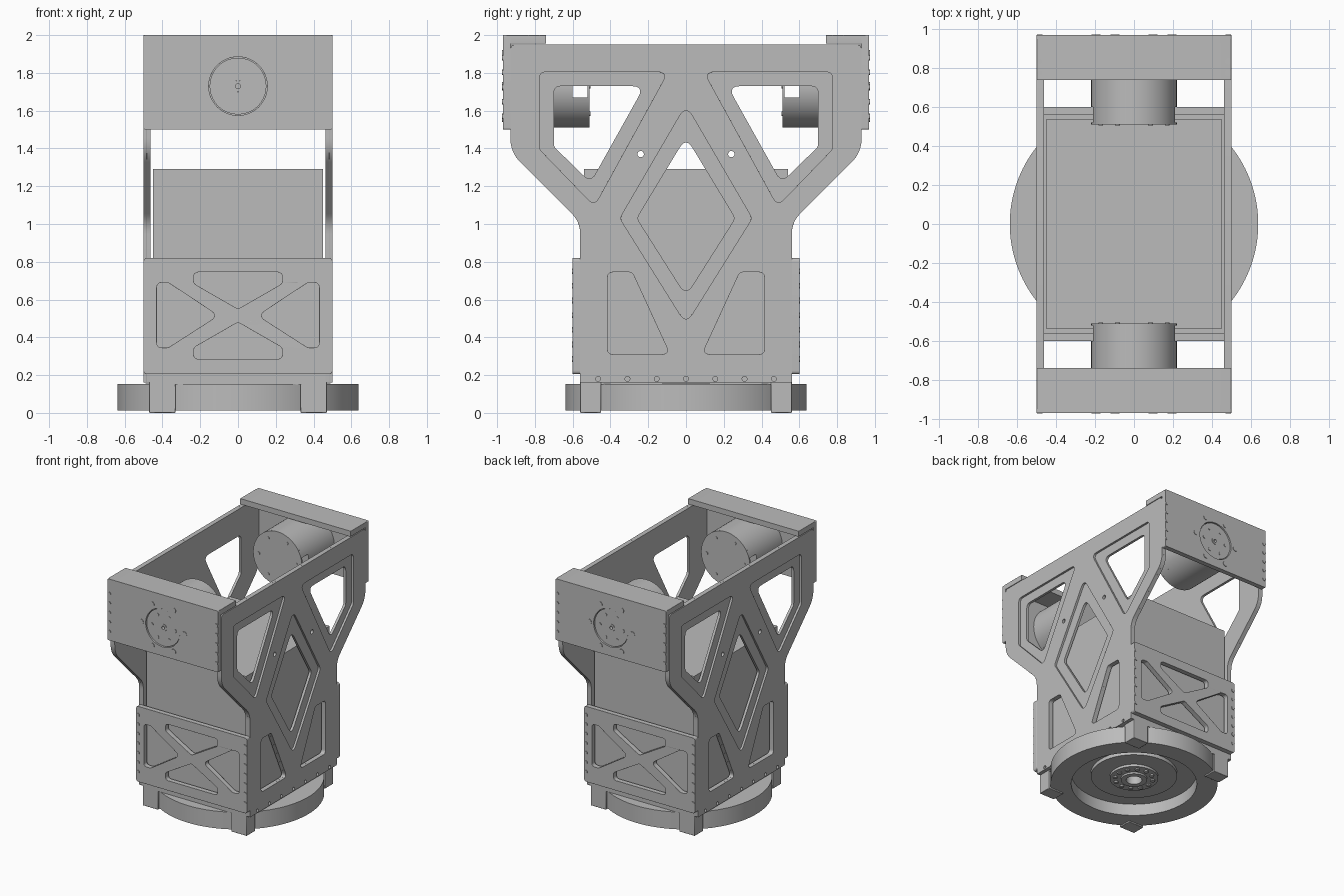
import bpy, bmesh, math
from mathutils import Matrix, Vector

cube = bpy.data.objects.get("Cube")
if cube:
    bpy.data.objects.remove(cube, do_unlink=True)

grey = bpy.data.materials.new("machined grey")
grey.use_nodes = True
grey.diffuse_color = (0.5, 0.5, 0.5, 1)
grey.node_tree.nodes["Principled BSDF"].inputs["Base Color"].default_value = (0.5, 0.5, 0.5, 1)

# Sheet orientations: local x, y in the plane of the sheet, local z through it
SIDE = Matrix(((0, 0, 1, 0), (1, 0, 0, 0), (0, 1, 0, 0), (0, 0, 0, 1)))
FRONT = Matrix(((1, 0, 0, 0), (0, 0, -1, 0), (0, 1, 0, 0), (0, 0, 0, 1)))
HALF_TURN = Matrix.Rotation(math.pi, 4, 'Z')


def finish(name, bm, bevel=0):
    bmesh.ops.remove_doubles(bm, verts=bm.verts, dist=1e-5)
    bmesh.ops.recalc_face_normals(bm, faces=bm.faces)
    mesh = bpy.data.meshes.new(name)
    bm.to_mesh(mesh)
    bm.free()
    mesh.materials.append(grey)
    ob = bpy.data.objects.new(name, mesh)
    bpy.context.collection.objects.link(ob)
    if bevel:
        mod = ob.modifiers.new("soft edges", 'BEVEL')
        mod.width, mod.segments, mod.angle_limit = bevel, 2, math.radians(60)
    bpy.ops.object.select_all(action='DESELECT')
    ob.select_set(True)
    bpy.context.view_layer.objects.active = ob
    bpy.ops.object.shade_smooth_by_angle(angle=math.radians(35))
    return ob


def rounded(points, radius, steps=6):
    """Outline with its corners rounded off."""
    pts = [Vector(p) for p in points]
    out = []
    for i, p in enumerate(pts):
        a, b = pts[i - 1] - p, pts[(i + 1) % len(pts)] - p
        r = radius[i] if isinstance(radius, list) else radius
        cut = min(r / math.tan(a.angle(b) / 2), a.length * 0.48, b.length * 0.48)
        s, e = p + a.normalized() * cut, p + b.normalized() * cut
        for k in range(steps + 1):
            t = k / steps
            out.append(s * (1 - t) ** 2 + p * 2 * t * (1 - t) + e * t * t)
    return out


def circle(x, y, r, n=16):
    return [Vector((x + r * math.cos(math.tau * k / n), y + r * math.sin(math.tau * k / n)))
            for k in range(n)]


def sheet(name, loops, low, high, matrix, bevel=0.005):
    """Flat sheet from an outline and holes, spanning low to high on its normal."""
    curve = bpy.data.curves.new(name, 'CURVE')
    curve.dimensions, curve.fill_mode = '2D', 'BOTH'
    curve.extrude = (high - low) / 2
    for loop in loops:
        sp = curve.splines.new('POLY')
        sp.points.add(len(loop) - 1)
        for q, p in zip(sp.points, loop):
            q.co = (p.x, p.y, 0, 1)
        sp.use_cyclic_u = True
    tmp = bpy.data.objects.new(name + " outline", curve)
    bpy.context.collection.objects.link(tmp)
    mesh = bpy.data.meshes.new_from_object(tmp.evaluated_get(bpy.context.evaluated_depsgraph_get()))
    bm = bmesh.new()
    bm.from_mesh(mesh)
    bpy.data.objects.remove(tmp)
    bpy.data.meshes.remove(mesh)
    bm.transform(matrix @ Matrix.Translation((0, 0, (low + high) / 2)))
    return finish(name, bm, bevel)


def box(name, lo, hi, bevel=0):
    bm = bmesh.new()
    bmesh.ops.create_cube(bm, size=1)
    for v in bm.verts:
        v.co = [l + (h - l) * (c + 0.5) for l, h, c in zip(lo, hi, v.co)]
    return finish(name, bm, bevel)


def lathe(name, profile, matrix=Matrix(), n=64):
    """Closed (radius, height) profile turned about local z."""
    bm = bmesh.new()
    rings = [[bm.verts.new((r * math.cos(math.tau * k / n), r * math.sin(math.tau * k / n), h))
              for k in range(n)] for r, h in profile]
    for a, b in zip(rings, rings[1:] + rings[:1]):
        for k in range(n):
            bm.faces.new((a[k], a[k - 1], b[k - 1], b[k]))
    bm.transform(matrix)
    return finish(name, bm)


def tube(name, outer, inner, low, high, matrix=Matrix(), n=64):
    return lathe(name, [(outer, low), (outer, high), (inner, high), (inner, low)], matrix, n)


def studs(name, spots, r, low, high, matrix):
    """Row of small round screw heads."""
    bm = bmesh.new()
    for x, y in spots:
        bmesh.ops.create_cone(bm, cap_ends=True, segments=12, radius1=r, radius2=r, depth=high - low,
                              matrix=Matrix.Translation((x, y, (low + high) / 2)))
    bm.transform(matrix)
    return finish(name, bm)


def mirrored(pts):
    return [(-x, y) for x, y in reversed(pts)]


# Side plates: outer layer carries the wide recesses, inner layer the openings
half = [(0.56, 0.16), (0.56, 1.01), (0.93, 1.38), (0.93, 1.95)]
outline = rounded(half + mirrored(half), [0.005, 0.15, 0.18, 0.03, 0.03, 0.18, 0.15, 0.005])
wide = [(0.775, 1.805), (0.095, 1.805), (0.485, 1.095), (0.775, 1.395)]
opening = [(0.7, 1.73), (0.22, 1.73), (0.505, 1.22), (0.7, 1.41)]
low_gap = [(0.415, 0.745), (0.285, 0.745), (0.085, 0.31), (0.415, 0.31)]


def diamond(w, top, bottom):
    return rounded([(0, top), (w, 1.03), (0, bottom), (-w, 1.03)], 0.04)


shared = [outline]
for shape in (low_gap, mirrored(low_gap)):
    shared.append(rounded(shape, 0.03))
shared += [circle(s * 0.24, 1.37, 0.017) for s in (-1, 1)]
shared += [circle(0.155 * k, 0.18, 0.013) for k in range(-3, 4)]
recess = [rounded(p, 0.035) for p in (wide, mirrored(wide))] + [diamond(0.35, 1.63, 0.47)]
through = [rounded(p, 0.04) for p in (opening, mirrored(opening))] + [diamond(0.26, 1.46, 0.62)]
for side, turn in (("left", Matrix()), ("right", HALF_TURN)):
    sheet(side + " plate face", shared + recess, 0.483, 0.5, turn @ SIDE, 0.004)
    sheet(side + " plate web", shared + through, 0.462, 0.483, turn @ SIDE, 0)

# Lower truss panels, motor brackets and motors on both ends
MID = 0.515
top_gap = [(-0.235, 0.745), (0.235, 0.745), (0.235, 0.685), (0, 0.55), (-0.235, 0.685)]
end_gap = [(0.43, 0.69), (0.37, 0.69), (0.105, MID), (0.37, 0.345), (0.43, 0.345)]
gaps = [top_gap, [(x, 2 * MID - z) for x, z in top_gap], end_gap, mirrored(end_gap)]


def rect(w, low, high, r):
    return rounded([(-w, low), (w, low), (w, high), (-w, high)], r)


for end, turn in (("front", Matrix()), ("back", HALF_TURN)):
    face = turn @ FRONT
    sheet(end + " truss panel", [rect(0.5, 0.205, 0.82, 0.02)] + [rounded(g, 0.03) for g in gaps],
          0.56, 0.6, face)
    studs(end + " panel screws", [(s * 0.484, 0.285 + 0.0775 * k) for s in (-1, 1) for k in range(7)],
          0.015, 0.59, 0.604, face)
    # Bracket wall with a round seat, and its top flange
    sheet(end + " bracket wall", [rect(0.5, 1.5, 2.0, 0.01), circle(0, 1.73, 0.155, 48)], 0.93, 0.97, face)
    sheet(end + " bracket flange", [rect(0.5, 1.955, 2.0, 0.004)], 0.74, 0.95, face)
    studs(end + " bracket screws", [(s * 0.484, 1.57 + 0.0775 * k) for s in (-1, 1) for k in range(5)],
          0.015, 0.96, 0.974, face)
    studs(end + " flange screws", [(s * 0.484, y) for s in (-1, 1) for y in (0.775, 0.835)],
          0.015, 1.99, 2.0, turn)
    # Motor can, open slot near its inner end, thin end cap
    axis = face @ Matrix.Translation((0, 1.73, 0))
    tube(end + " motor body", 0.22, 0.001, 0.6, 0.93, axis)
    tube(end + " motor cap", 0.22, 0.001, 0.51, 0.522, axis)
    for sign, part in ((-1, "lower"), (1, "upper")):
        arc = [Vector((0.22 * math.cos(a), sign * 0.22 * math.sin(a)))
               for a in [math.asin(0.27) + (math.pi - 2 * math.asin(0.27)) * k / 28 for k in range(29)]]
        sheet(end + " motor " + part + " shell", [arc], 0.522, 0.6, axis, 0)
    tube(end + " motor rotor", 0.15, 0.03, 0.92, 0.962, axis)
    tube(end + " motor hub", 0.03, 0.013, 0.92, 0.966, axis, 24)
    for r, size, low, high, n, part in ((0.195, 0.022, 0.96, 0.974, 6, "mount"),
                                        (0.105, 0.014, 0.955, 0.966, 6, "rotor"),
                                        (0.17, 0.012, 0.506, 0.52, 6, "cap")):
        ring = [(p.x, p.y) for p in circle(0, 0, r, n)]
        studs(end + " " + part + " bolts", ring, size, low, high, axis)

# Inner housing and floor
box("inner housing", (-0.45, -0.54, 0.2), (0.45, 0.54, 1.29))
box("floor plate", (-0.465, -0.56, 0.15), (0.465, 0.56, 0.21))

# Corner feet
for sx in (-1, 1):
    for sy in (-1, 1):
        a, b = sorted((sx * 0.33, sx * 0.47)), sorted((sy * 0.45, sy * 0.56))
        box(("left" if sx > 0 else "right") + (" back" if sy > 0 else " front") + " foot",
            (a[0], b[0], 0), (a[1], b[1], 0.17), 0.004)

# Round base ring with the turntable hub inside it
tube("base ring", 0.638, 0.48, 0.012, 0.152, n=96)
tube("base web", 0.49, 0.1, 0.11, 0.155, n=96)
tube("turntable disc", 0.33, 0.1, 0.08, 0.115)
tube("hub collar", 0.185, 0.09, 0.06, 0.1)
tube("hub bore", 0.1, 0.06, 0.045, 0.15)
studs("hub bolts", [(p.x, p.y) for p in circle(0, 0, 0.145, 12)], 0.018, 0.05, 0.07, Matrix())
